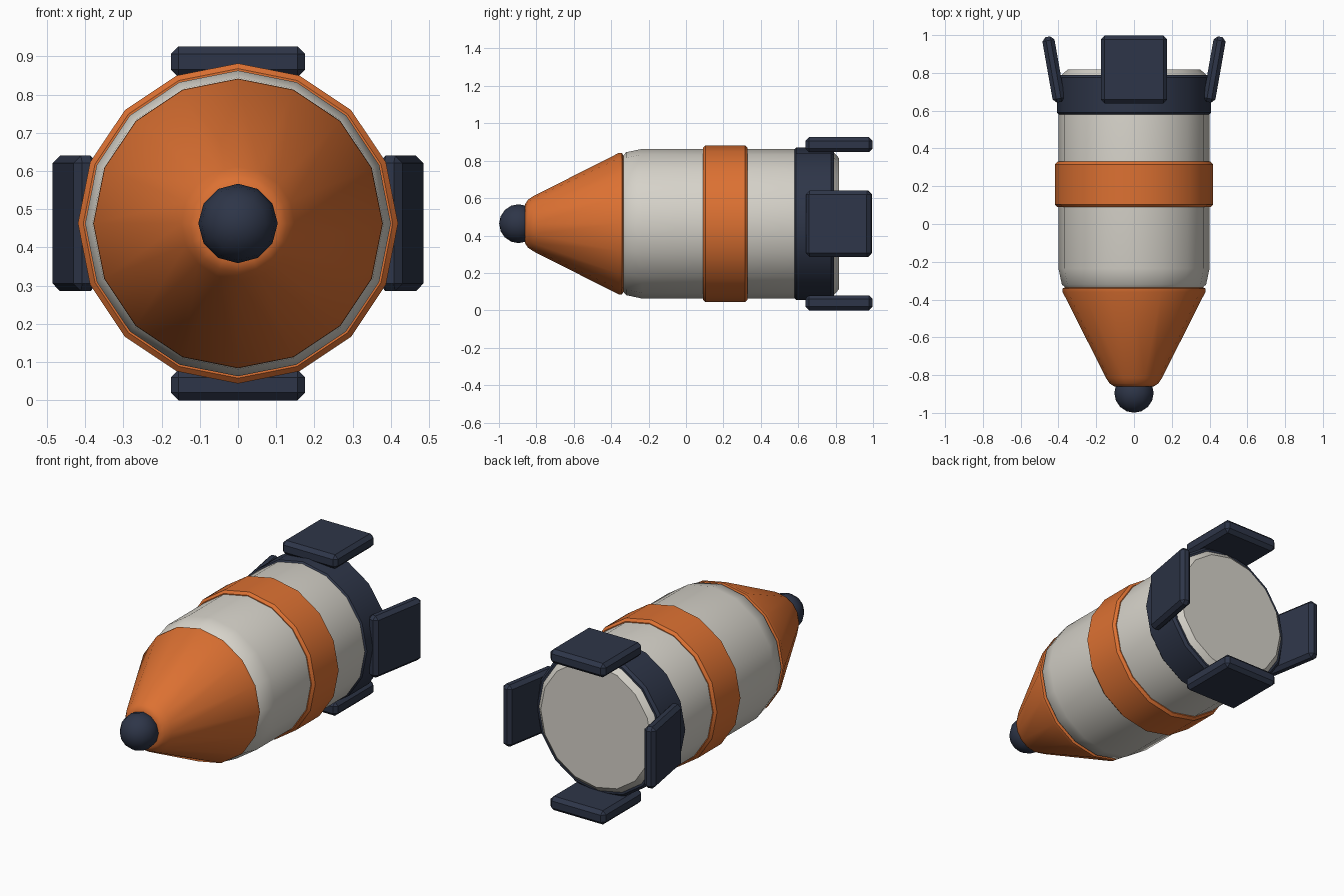
import bpy, bmesh, math
from mathutils import Matrix

if "Cube" in bpy.data.objects:
    bpy.data.objects.remove(bpy.data.objects["Cube"])

AXIS_Z = 0.463
SIDES = 16


def material(name, rgb):
    m = bpy.data.materials.new(name)
    m.diffuse_color = (*rgb, 1)
    m.use_nodes = True
    m.node_tree.nodes["Principled BSDF"].inputs["Base Color"].default_value = m.diffuse_color
    return m


ORANGE = material("orange", (0.72, 0.165, 0.032))
GREY = material("warm light grey", (0.67, 0.645, 0.585))
NAVY = material("dark navy", (0.027, 0.036, 0.065))


def finish(bm, name, mat):
    bmesh.ops.recalc_face_normals(bm, faces=bm.faces[:])
    me = bpy.data.meshes.new(name)
    bm.to_mesh(me)
    bm.free()
    me.materials.append(mat)
    ob = bpy.data.objects.new(name, me)
    bpy.context.collection.objects.link(ob)
    bpy.ops.object.select_all(action='DESELECT')
    ob.select_set(True)
    bpy.context.view_layer.objects.active = ob
    bpy.ops.object.shade_smooth_by_angle(angle=math.radians(35))
    return ob


def turned(name, profile, mat):
    """Closed solid turned round the long axis from (y, radius) points."""
    bm = bmesh.new()
    rings = []
    for y, r in profile:
        rings.append([bm.verts.new((r * math.sin(a), y, AXIS_Z + r * math.cos(a)))
                      for a in (2 * math.pi * i / SIDES for i in range(SIDES))])
    for a, b in zip(rings, rings[1:]):
        for i in range(SIDES):
            j = (i + 1) % SIDES
            bm.faces.new((a[i], a[j], b[j], b[i]))
    bm.faces.new(rings[0])
    bm.faces.new(rings[-1])
    return finish(bm, name, mat)


def band(name, y0, y1, r, mat, c=0.014):
    return turned(name, [(y0, r - c), (y0 + c, r), (y1 - c, r), (y1, r - c)], mat)


def plate(name, size, centre, turn, mat):
    """Chamfered box, turned about the vertical."""
    bm = bmesh.new()
    bmesh.ops.create_cube(bm, size=1, matrix=Matrix.Diagonal((*size, 1)))
    bmesh.ops.bevel(bm, geom=bm.edges[:], offset=0.02, segments=1, affect='EDGES')
    bm.transform(Matrix.Translation(centre) @ Matrix.Rotation(turn, 4, 'Z'))
    return finish(bm, name, mat)


# Main hull with rounded ends
turned("hull", [(-0.345, 0.355), (-0.32, 0.382), (-0.235, 0.40),
                (0.71, 0.40), (0.79, 0.382), (0.817, 0.352)], GREY)

# Nose cone
turned("nose_cone", [(-0.335, 0.365), (-0.342, 0.379), (-0.36, 0.378),
                     (-0.815, 0.148), (-0.845, 0.128), (-0.86, 0.105)], ORANGE)

# Raised bands
band("middle_band", 0.09, 0.33, 0.419, ORANGE)
band("tail_ring", 0.575, 0.79, 0.408, NAVY)

# Nose tip ball
bm = bmesh.new()
bmesh.ops.create_uvsphere(bm, u_segments=12, v_segments=8, radius=0.104)
bm.transform(Matrix.Translation((0, -0.895, AXIS_Z)) @ Matrix.Rotation(math.pi / 2, 4, 'X'))
finish(bm, "nose_tip", NAVY)

# Four tail fins: flat above and below, splayed at the sides
for s, side, level in ((1, "right", "top"), (-1, "left", "bottom")):
    plate(side + "_fin", (0.065, 0.352, 0.355), (s * 0.426, 0.818, AXIS_Z),
          -s * math.radians(10), NAVY)
    plate(level + "_fin", (0.352, 0.36, 0.08), (0, 0.818, AXIS_Z + s * 0.423), 0, NAVY)
